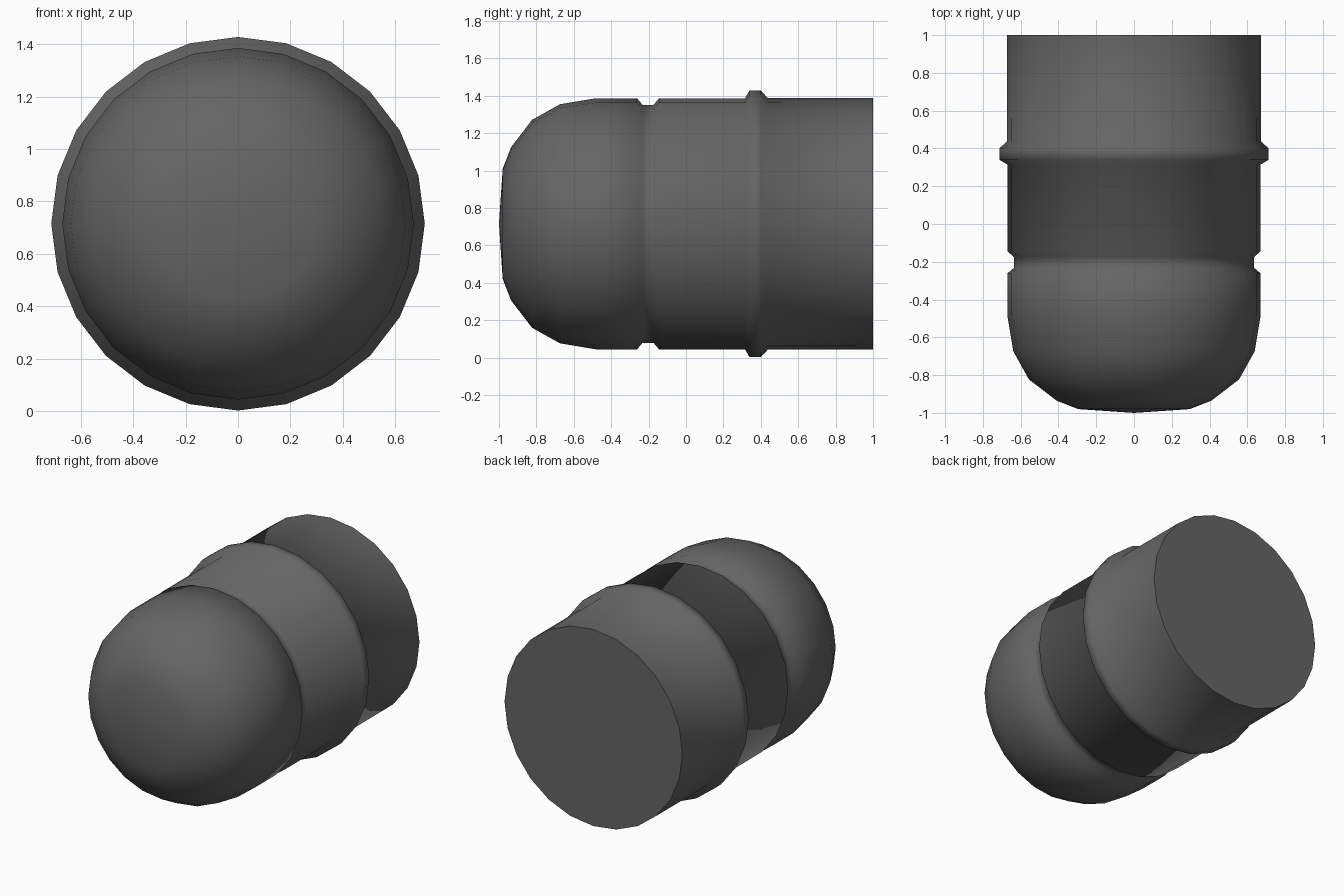
import bpy, bmesh, math

if "Cube" in bpy.data.objects:
    bpy.data.objects.remove(bpy.data.objects["Cube"])

SIDES = 24
CENTRE_Z = 0.715

# Profile along the y axis: (y, radius), rounded nose to flat back
profile = [(-0.98, 0.295), (-0.935, 0.41), (-0.823, 0.556), (-0.674, 0.639),
           (-0.482, 0.671),
           (-0.262, 0.671), (-0.232, 0.636), (-0.174, 0.636), (-0.144, 0.671),  # groove
           (0.315, 0.671), (0.34, 0.713), (0.40, 0.713), (0.437, 0.673),        # raised band
           (1.0, 0.672)]

bm = bmesh.new()
rings = []
for y, r in profile:
    rings.append([bm.verts.new((r * math.sin(2 * math.pi * i / SIDES), y,
                                r * math.cos(2 * math.pi * i / SIDES) + CENTRE_Z))
                  for i in range(SIDES)])

# Side walls
for a, b in zip(rings, rings[1:]):
    for i in range(SIDES):
        j = (i + 1) % SIDES
        bm.faces.new((a[i], a[j], b[j], b[i]))

# Shallow nose cone and flat back
tip = bm.verts.new((0, -1.0, CENTRE_Z))
for i in range(SIDES):
    bm.faces.new((tip, rings[0][(i + 1) % SIDES], rings[0][i]))
bm.faces.new(rings[-1])
bmesh.ops.recalc_face_normals(bm, faces=bm.faces)

mesh = bpy.data.meshes.new("capsule_body")
bm.to_mesh(mesh)
bm.free()
body = bpy.data.objects.new("capsule_body", mesh)
bpy.context.collection.objects.link(body)

# Dark grey finish
mat = bpy.data.materials.new("dark_grey")
mat.diffuse_color = (0.13, 0.13, 0.13, 1)
mat.use_nodes = True
mat.node_tree.nodes["Principled BSDF"].inputs["Base Color"].default_value = mat.diffuse_color
mesh.materials.append(mat)

# Smooth walls, crisp back rim
bpy.context.view_layer.objects.active = body
body.select_set(True)
bpy.ops.object.shade_smooth_by_angle(angle=math.radians(60))
